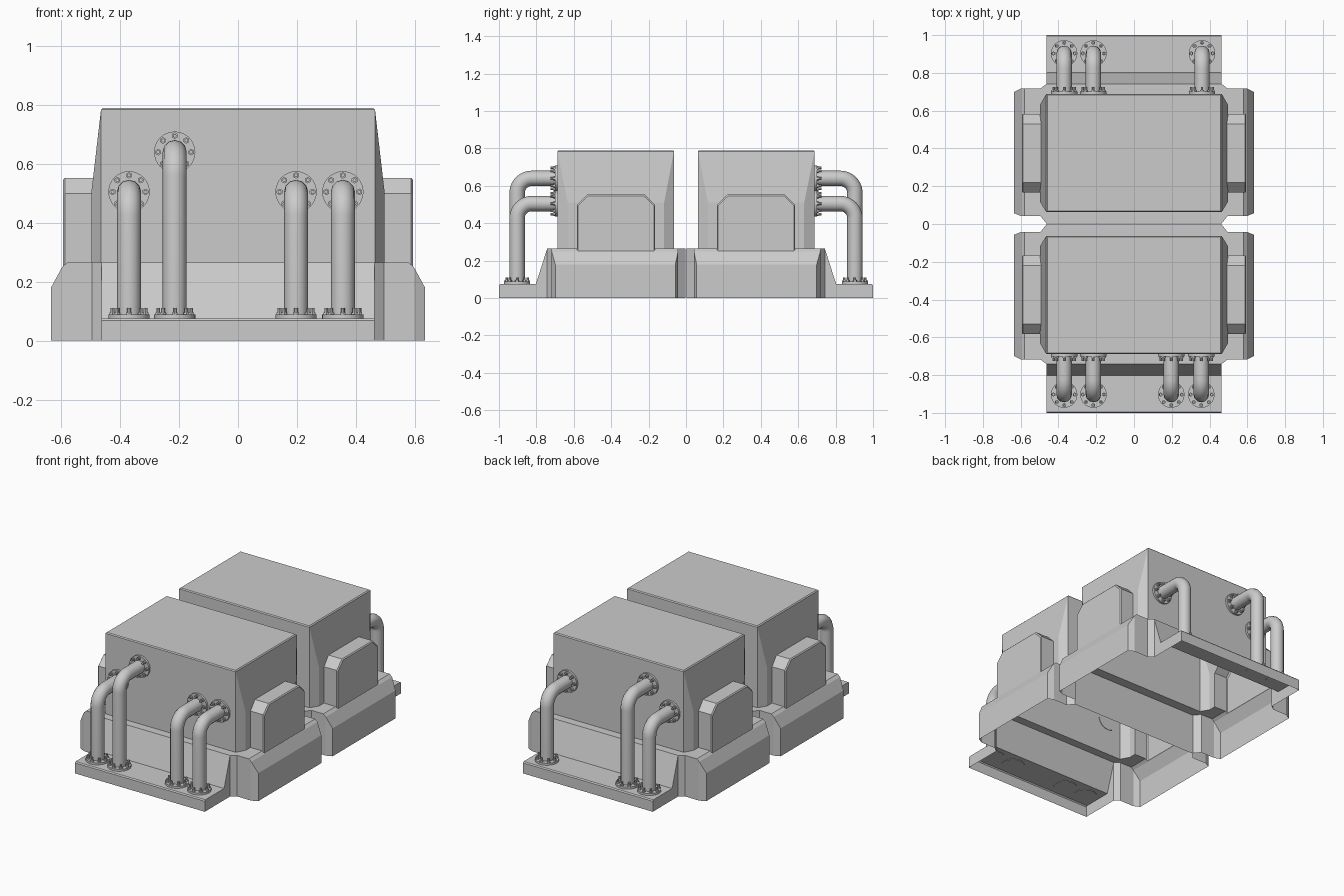
import bpy, bmesh, math
from mathutils import Matrix, Vector

cube = bpy.data.objects.get("Cube")
if cube:
    bpy.data.objects.remove(cube, do_unlink=True)

grey = bpy.data.materials.new("light_grey")
grey.use_nodes = True
colour = (0.6, 0.6, 0.6, 1)
grey.diffuse_color = colour
grey.node_tree.nodes["Principled BSDF"].inputs["Base Color"].default_value = colour


def add_object(name, bm):
    mesh = bpy.data.meshes.new(name)
    bm.to_mesh(mesh)
    bm.free()
    mesh.materials.append(grey)
    obj = bpy.data.objects.new(name, mesh)
    bpy.context.collection.objects.link(obj)
    return obj


def hull(name, points, top_bevel=None):
    """Convex solid around points, with optional bevel on its top rim."""
    bm = bmesh.new()
    for p in points:
        bm.verts.new(p)
    out = bmesh.ops.convex_hull(bm, input=bm.verts[:])
    spare = [v for v in bm.verts if not v.link_faces]
    bmesh.ops.delete(bm, geom=spare, context='VERTS')
    bmesh.ops.dissolve_limit(bm, angle_limit=0.01, verts=bm.verts[:], edges=bm.edges[:])
    bmesh.ops.recalc_face_normals(bm, faces=bm.faces[:])
    if top_bevel:
        top = max(v.co.z for v in bm.verts) - 0.001
        rim = [e for e in bm.edges if all(v.co.z > top for v in e.verts)]
        bmesh.ops.bevel(bm, geom=rim, offset=top_bevel, segments=1, affect='EDGES')
    return add_object(name, bm)


def prism_x(name, profile, half_width):
    """Extrude a (y, z) profile across x."""
    bm = bmesh.new()
    face = bm.faces.new([bm.verts.new((-half_width, y, z)) for y, z in profile])
    out = bmesh.ops.extrude_face_region(bm, geom=[face])
    moved = [g for g in out["geom"] if isinstance(g, bmesh.types.BMVert)]
    bmesh.ops.translate(bm, verts=moved, vec=(2 * half_width, 0, 0))
    bmesh.ops.recalc_face_normals(bm, faces=bm.faces[:])
    return add_object(name, bm)


def union_shell(base, parts):
    """Merge the solids and cut the floor away, leaving a hollow shell."""
    for part in parts:
        mod = base.modifiers.new("union", 'BOOLEAN')
        mod.operation = 'UNION'
        mod.solver = 'EXACT'
        mod.object = part
    graph = bpy.context.evaluated_depsgraph_get()
    bm = bmesh.new()
    bm.from_mesh(base.evaluated_get(graph).to_mesh())
    base.modifiers.clear()
    bmesh.ops.bisect_plane(bm, geom=bm.verts[:] + bm.edges[:] + bm.faces[:],
                           plane_co=(0, 0, 0), plane_no=(0, 0, 1), clear_inner=True)
    bmesh.ops.dissolve_limit(bm, angle_limit=0.01, verts=bm.verts[:], edges=bm.edges[:])
    for f in bm.faces:
        f.material_index = 0
    bm.to_mesh(base.data)
    bm.free()
    for part in parts:
        bpy.data.objects.remove(part, do_unlink=True)


DEPTH = -0.1  # solids reach below ground before the floor cut


def build_housing(label, s):
    # main block: rectangular top, sides swelling outwards lower down
    pts = []
    for x in (-1, 1):
        for y in (0.064, 0.688):
            pts += [(x * 0.465, s * y, z) for z in (DEPTH, 0.79)]
        for y in (0.117, 0.632):
            pts += [(x * 0.497, s * y, z) for z in (DEPTH, 0.51)]
    block = hull(label + "_housing", pts, 0.006)

    # plinth core with chamfered corners
    pts = [(x * px, s * y, z) for x in (-1, 1) for z in (DEPTH - 0.01, 0.265)
           for px, y in ((0.463, 0.002), (0.463, 0.012), (0.495, 0.042),
                         (0.495, 0.718), (0.463, 0.742))]
    core = hull("plinth_core", pts)

    # plinth wings with sloped shoulders
    pts = []
    for x in (-1, 1):
        for z in (DEPTH - 0.02, 0.18):
            pts += [(x * 0.635, s * y, z) for y in (0.057, 0.699)]
        for z in (DEPTH - 0.02, 0.25):
            pts += [(x * 0.597, s * y, z) for y in (0.042, 0.718)]
        pts += [(x * 0.58, s * y, 0.265) for y in (0.042, 0.718)]
    wings = hull("plinth_wings", pts)

    # sloped apron and low pipe ledge
    profile = ((0.5, DEPTH - 0.03), (1.0, DEPTH - 0.03), (1.0, 0.068), (0.994, 0.075),
               (0.803, 0.075), (0.742, 0.265), (0.5, 0.265))
    ledge = prism_x("ledge", [(s * y, z) for y, z in profile], 0.463)

    # chamfered boxes on both sides
    parts = [core, wings, ledge]
    for x in (-1, 1):
        pts = []
        for px, inset in ((0.4, 0), (0.588, 0), (0.594, 0.006)):
            for y, z in ((0.166, 0.1), (0.166, 0.5), (0.22, 0.553),
                         (0.53, 0.553), (0.583, 0.5), (0.583, 0.1)):
                y += inset if y < 0.375 else -inset
                pts.append((x * px, s * y, z - (inset if z > 0.2 else 0)))
        parts.append(hull("side_box", pts))
    union_shell(block, parts)


def smooth(obj):
    bpy.ops.object.select_all(action='DESELECT')
    obj.select_set(True)
    bpy.context.view_layer.objects.active = obj
    bpy.ops.object.shade_smooth_by_angle(angle=math.radians(40))


def flange(name, origin, direction):
    """Round plate with eight nuts and studs, facing along direction."""
    bm = bmesh.new()

    def disc(x, y, z0, z1, r, n):
        bmesh.ops.create_cone(bm, cap_ends=True, segments=n, radius1=r, radius2=r,
                              depth=z1 - z0, matrix=Matrix.Translation((x, y, (z0 + z1) / 2)))

    disc(0, 0, -0.003, 0.013, 0.07, 32)
    for i in range(8):
        a = math.tau * i / 8
        x, y = 0.056 * math.cos(a), 0.056 * math.sin(a)
        disc(x, y, 0.012, 0.021, 0.011, 6)
        disc(x, y, 0.02, 0.036, 0.0065, 8)
    turn = Vector((0, 0, 1)).rotation_difference(Vector(direction)).to_matrix().to_4x4()
    bm.transform(Matrix.Translation(origin) @ turn)
    smooth(add_object(name, bm))


def build_pipe(label, x, z, s):
    y0, wall, bend = 0.903, 0.688, 0.078
    path = [(x, s * y0, 0.074)]
    for i in range(11):
        a = math.pi / 2 * i / 10
        path.append((x, s * (y0 - bend + bend * math.cos(a)), z - bend + bend * math.sin(a)))
    path.append((x, s * (wall - 0.001), z))
    curve = bpy.data.curves.new(label, 'CURVE')
    curve.dimensions = '3D'
    curve.bevel_depth = 0.041
    curve.bevel_resolution = 4
    spline = curve.splines.new('POLY')
    spline.points.add(len(path) - 1)
    for point, co in zip(spline.points, path):
        point.co = (*co, 1)
    curve.materials.append(grey)
    obj = bpy.data.objects.new(label, curve)
    bpy.context.collection.objects.link(obj)
    bpy.ops.object.select_all(action='DESELECT')
    obj.select_set(True)
    bpy.context.view_layer.objects.active = obj
    bpy.ops.object.convert(target='MESH')
    smooth(bpy.context.view_layer.objects.active)
    flange(label + "_floor_flange", (x, s * y0, 0.075), (0, 0, 1))
    flange(label + "_wall_flange", (x, s * wall, z), (0, s, 0))


# two mirrored housings, then their pipes
LOW, HIGH = 0.505, 0.64
layout = {
    "front": (-1, ((-0.37, LOW), (-0.215, HIGH), (0.197, LOW), (0.356, LOW))),
    "back": (1, ((-0.37, LOW), (-0.215, HIGH), (0.36, LOW))),
}
for label, (side, pipes) in layout.items():
    build_housing(label, side)
    for n, (x, z) in enumerate(pipes, 1):
        build_pipe(f"{label}_pipe_{n}", x, z, side)
